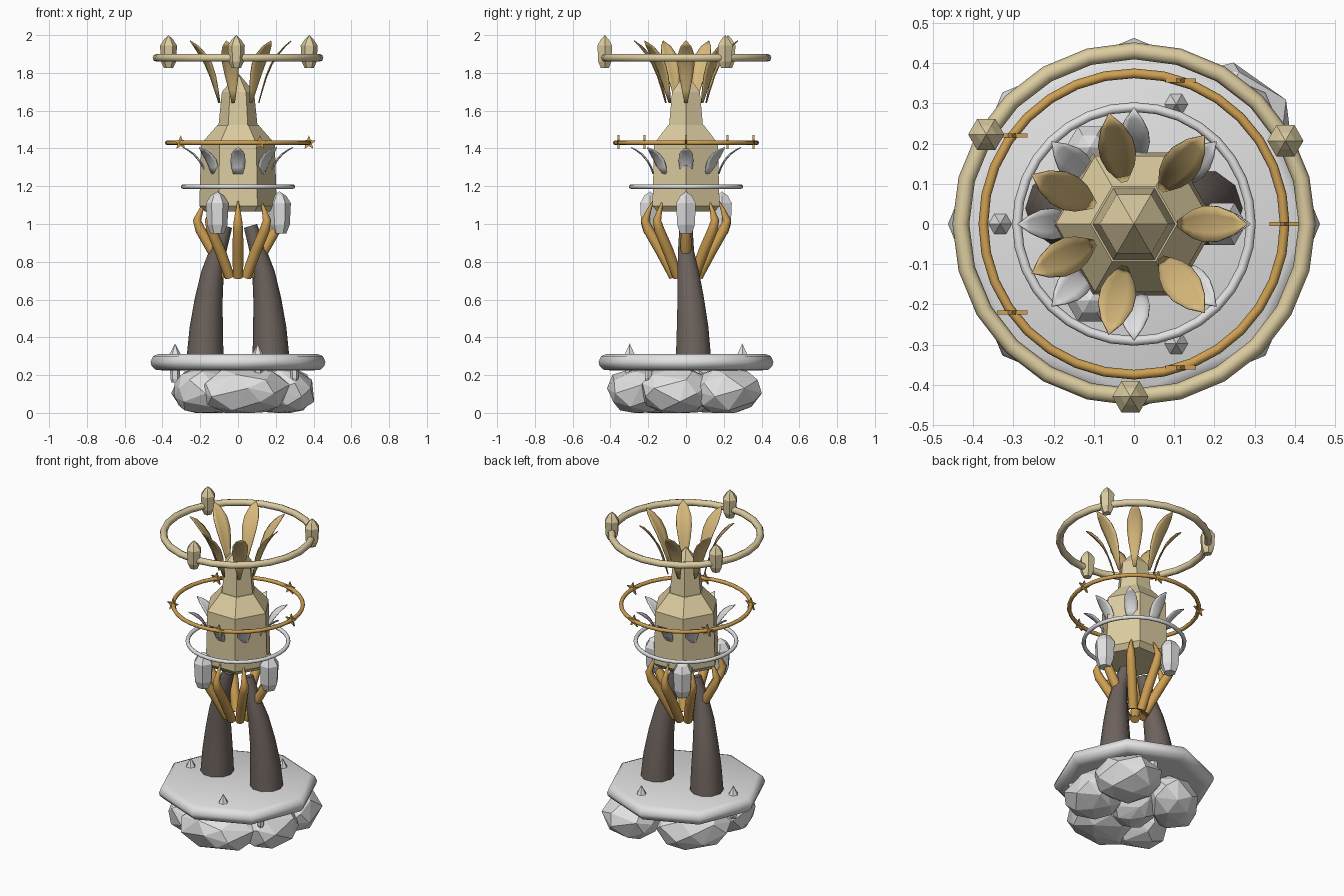
import bpy, bmesh, math, random
from mathutils import Vector, Matrix

random.seed(4)
if "Cube" in bpy.data.objects:
    bpy.data.objects.remove(bpy.data.objects["Cube"])


def material(name, r, g, b):
    m = bpy.data.materials.new(name)
    m.diffuse_color = (r, g, b, 1)
    m.use_nodes = True
    m.node_tree.nodes["Principled BSDF"].inputs["Base Color"].default_value = (r, g, b, 1)
    return m


CREAM = material("pale_gold", .71, .60, .35)
PETAL = material("petal_gold", .69, .49, .20)
GOLD = material("deep_gold", .62, .35, .085)
SILVER = material("silver", .75, .75, .76)
STONE = material("grey_stone", .76, .76, .76)
BARK = material("dark_bark", .155, .125, .11)


def finish(bm, name, mat, smooth=False):
    bmesh.ops.recalc_face_normals(bm, faces=bm.faces)
    me = bpy.data.meshes.new(name)
    bm.to_mesh(me)
    bm.free()
    ob = bpy.data.objects.new(name, me)
    bpy.context.collection.objects.link(ob)
    me.materials.append(mat)
    if smooth:
        bpy.ops.object.select_all(action='DESELECT')
        ob.select_set(True)
        bpy.context.view_layer.objects.active = ob
        bpy.ops.object.shade_smooth_by_angle(angle=math.radians(50))
    return ob


def loft(bm, rings):
    """Skin a list of equal vertex loops and cap both ends."""
    loops = [[bm.verts.new(p) for p in ring] for ring in rings]
    n = len(loops[0])
    for a, b in zip(loops, loops[1:]):
        for i in range(n):
            j = (i + 1) % n
            bm.faces.new((a[i], a[j], b[j], b[i]))
    bm.faces.new(loops[0][::-1])
    bm.faces.new(loops[-1])


def turned(name, mat, profile, sides=6, x=0, y=0, smooth=False):
    """Faceted solid from (radius, height) points."""
    bm = bmesh.new()
    loft(bm, [[(x + r * math.cos(math.tau * i / sides), y + r * math.sin(math.tau * i / sides), z)
               for i in range(sides)] for r, z in profile])
    bmesh.ops.remove_doubles(bm, verts=bm.verts, dist=.0005)
    return finish(bm, name, mat, smooth)


def tube(name, mat, path, sides=8):
    """Tapered tube along (x, y, z, radius) points."""
    bm = bmesh.new()
    pts = [Vector(p[:3]) for p in path]
    rings = []
    for i, p in enumerate(pts):
        t = pts[min(i + 1, len(pts) - 1)] - pts[max(i - 1, 0)]
        u = t.cross(Vector((0, 1, .01))).normalized()
        v = t.cross(u).normalized()
        rings.append([p + path[i][3] * (u * math.cos(math.tau * k / sides) + v * math.sin(math.tau * k / sides))
                      for k in range(sides)])
    loft(bm, rings)
    return finish(bm, name, mat, True)


def hoop(name, mat, radius, minor, z, segments):
    bpy.ops.mesh.primitive_torus_add(major_radius=radius, minor_radius=minor, location=(0, 0, z),
                                     major_segments=segments, minor_segments=8)
    ob = bpy.context.object
    ob.name = name
    ob.data.materials.append(mat)
    bpy.ops.object.shade_smooth_by_angle(angle=math.radians(60))


def leaf(name, mat, angle, path, cup):
    """Cupped leaf from (radius, height, half width) points, turned about z."""
    bm = bmesh.new()
    rows = [[bm.verts.new((r - cup * abs(s) * w, s * w, z + cup * abs(s) * w * .5)) for s in (-1, -.5, 0, .5, 1)]
            for r, z, w in path]
    for a, b in zip(rows, rows[1:]):
        for i in range(4):
            bm.faces.new((a[i], a[i + 1], b[i + 1], b[i]))
    bmesh.ops.rotate(bm, verts=bm.verts, matrix=Matrix.Rotation(angle, 3, 'Z'))
    bmesh.ops.remove_doubles(bm, verts=bm.verts, dist=.0005)
    ob = finish(bm, name, mat, True)
    mod = ob.modifiers.new("thickness", 'SOLIDIFY')
    mod.thickness = .005
    mod.offset = 0


def boulder(name, degrees, distance, radial, tangential):
    """Convex rock from scattered points, flattened at its foot."""
    bm = bmesh.new()
    turn = Matrix.Rotation(math.radians(degrees), 3, 'Z')
    count = 30
    for i in range(count):
        h = 1 - (2 * i + 1) / count
        a = i * 2.4 + random.uniform(-.25, .25)
        r = math.sqrt(1 - h * h) * random.uniform(.98, 1.08)
        bm.verts.new(turn @ Vector((distance + radial * r * math.cos(a), tangential * r * math.sin(a),
                                    min(.24, max(.005, .122 + .135 * h)))))
    hull = bmesh.ops.convex_hull(bm, input=bm.verts)
    bmesh.ops.delete(bm, geom=[v for v in hull["geom_interior"] if v.is_valid], context='VERTS')
    low = min(v.co.z for v in bm.verts)
    bmesh.ops.translate(bm, verts=bm.verts, vec=(0, 0, -low))
    finish(bm, name, STONE)


def around(count, radius, start=0):
    for i in range(count):
        a = math.radians(start) + math.tau * i / count
        yield i + 1, a, radius * math.cos(a), radius * math.sin(a)


# Octagonal stone platform with a rounded rim
turned("platform", STONE, [(.40, .225), (.435, .228), (.458, .25), (.463, .27), (.45, .3), (.42, .312)],
       sides=8, smooth=True)

# Boulders beneath the platform
for n, rock in enumerate([(135, .225, .145, .215), (43, .305, .175, .195), (-14, .25, .165, .19),
                          (-81, .245, .18, .235), (-138, .25, .155, .16), (0, 0, .15, .15)], 1):
    boulder(f"boulder_{n}", *rock)

# Little crystals pushed through the platform
for n, (x, y) in enumerate([(.105, .298), (-.333, 0), (.105, -.298)], 1):
    turned(f"platform_crystal_{n}", STONE,
           [(.018, .16), (.025, .18), (.028, .295), (.029, .312), (0, .367)], x=x, y=y)
turned("platform_stub", STONE, [(.015, .17), (.021, .185), (.021, .25)], x=.3, y=-.2)

# Pair of leaning trunks
for side, s in (("left", 1), ("right", -1)):
    tube(f"{side}_trunk", BARK, [(s * .175, .04, .27, .099), (s * .168, .035, .45, .088), (s * .155, .025, .6, .074),
                                 (s * .135, .012, .74, .06), (s * .108, 0, .85, .045), (s * .066, 0, .99, .036)], 10)

# Bent claw struts under the lantern
for n, a, x, y in around(8, 1):
    tube(f"claw_strut_{n}", GOLD, [(x * r, y * r, z, t) for r, z, t in
                                   ((.175, 1.12, .004), (.195, 1.075, .012), (.217, 1.02, .022),
                                    (.2, .97, .027), (.135, .86, .029), (.062, .72, .027))])

# Six-sided lantern body, neck and cap
turned("lantern_body", CREAM, [(.175, 1.065), (.205, 1.095), (.195, 1.425), (.108, 1.525)])
turned("lantern_neck", CREAM, [(.104, 1.515), (.085, 1.7), (0, 1.80)])

# Hanging silver crystals
for n, a, x, y in around(3, .22):
    turned(f"hanging_crystal_{n}", SILVER,
           [(.036, .95), (.054, .995), (.06, 1.11), (.035, 1.15), (0, 1.172)], x=x, y=y)

# Silver leaves around the body
for n, a, x, y in around(8, 1):
    leaf(f"silver_leaf_{n}", SILVER, a,
         [(.175, 1.265, .026), (.188, 1.30, .035), (.208, 1.335, .039),
          (.235, 1.367, .036), (.262, 1.388, .022), (.29, 1.405, 0)], .15)

# Tall golden petals of the crown
for n, a, x, y in around(7, 1):
    leaf(f"crown_petal_{n}", PETAL, a,
         [(.11, 1.64, .008), (.13, 1.71, .022), (.152, 1.78, .036), (.18, 1.845, .045),
          (.213, 1.895, .044), (.25, 1.94, .028), (.282, 1.97, 0)], .12)

# Three floating rings
hoop("lower_ring", SILVER, .291, .012, 1.198, 32)
hoop("middle_ring", GOLD, .375, .012, 1.43, 32)
hoop("upper_ring", CREAM, .431, .021, 1.88, 24)

# Stars set on the middle ring
for n, a, x, y in around(5, .375):
    bm = bmesh.new()
    outline = [(r, math.pi / 2 + math.pi * k / 5) for k, r in enumerate([.04, .017] * 5)]
    loft(bm, [[(x + r * math.cos(t), y + d, 1.43 + r * math.sin(t)) for r, t in outline] for d in (-.005, .005)])
    finish(bm, f"ring_star_{n}", GOLD)

# Crystals set on the upper ring
for n, a, x, y in around(3, .43, 28.8):
    turned(f"ring_crystal_{n}", CREAM,
           [(.024, 1.825), (.04, 1.86), (.045, 1.945), (.024, 1.977), (0, 2.0)], x=x, y=y)
